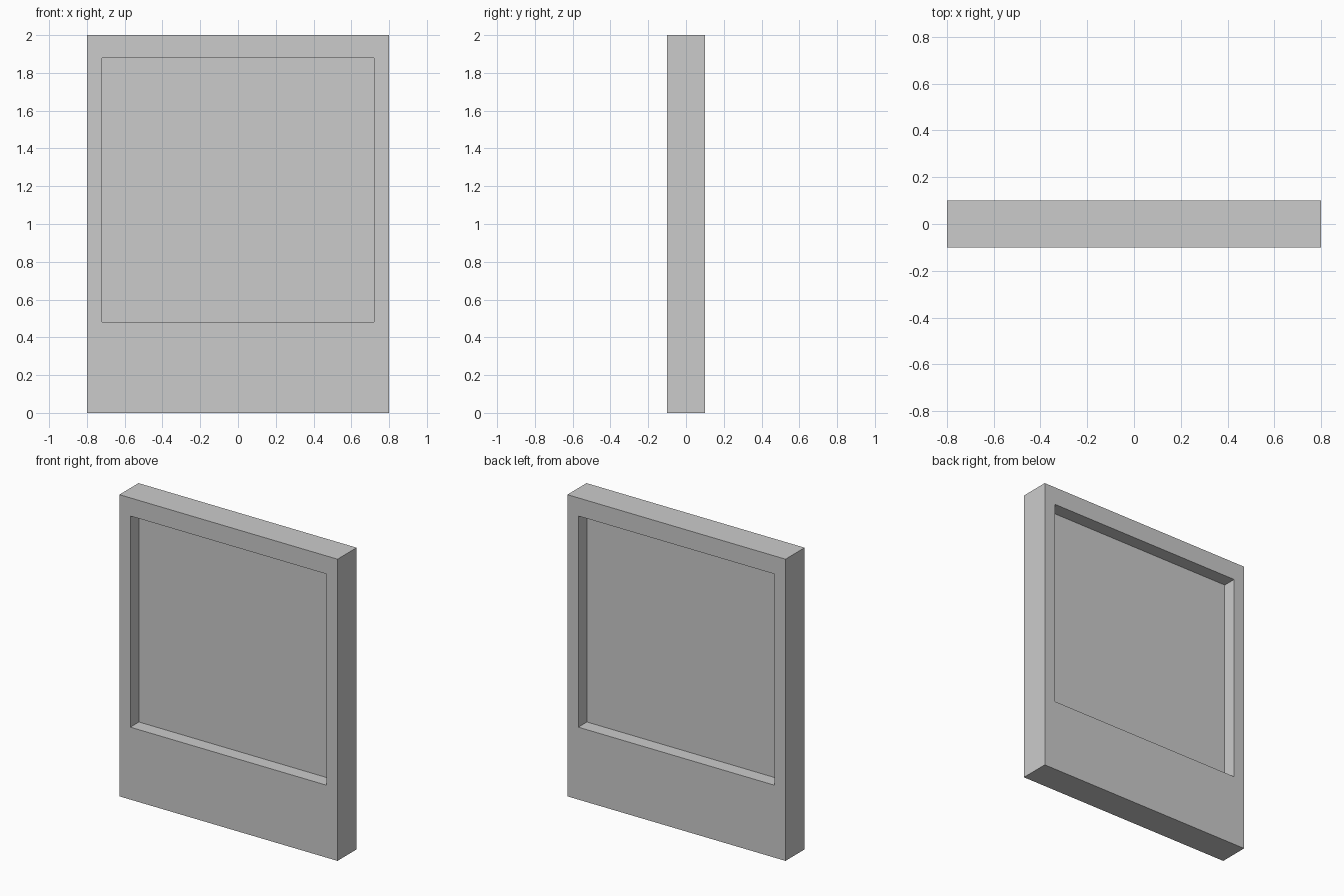
import bpy, bmesh
from mathutils import Vector

if "Cube" in bpy.data.objects:
    bpy.data.objects.remove(bpy.data.objects["Cube"])

WIDTH, DEPTH, HEIGHT = 1.6, 0.2, 2.0
WINDOW_X, WINDOW_LOW, WINDOW_HIGH = 0.72, 0.48, 1.88
RECESS = 0.09

# Solid slab standing on the ground
bm = bmesh.new()
bmesh.ops.create_cube(bm, size=1)
bmesh.ops.scale(bm, vec=(WIDTH, DEPTH, HEIGHT), verts=bm.verts)
bmesh.ops.translate(bm, vec=(0, 0, HEIGHT / 2), verts=bm.verts)
bm.normal_update()


def recess_window(face):
    """Inset a window with a wide lower border, then sink it into the slab."""
    inward = -face.normal.copy()
    bmesh.ops.inset_individual(bm, faces=[face], thickness=0.05)
    for v in face.verts:
        v.co.x = WINDOW_X if v.co.x > 0 else -WINDOW_X
        v.co.z = WINDOW_HIGH if v.co.z > HEIGHT / 2 else WINDOW_LOW
    floor = bmesh.ops.extrude_discrete_faces(bm, faces=[face])["faces"][0]
    bmesh.ops.translate(bm, vec=inward * RECESS, verts=floor.verts)


# Matching windows on the front and back
for side in [f for f in bm.faces if abs(f.normal.y) > 0.9]:
    recess_window(side)

bmesh.ops.recalc_face_normals(bm, faces=bm.faces)
mesh = bpy.data.meshes.new("photo_frame")
bm.to_mesh(mesh)
bm.free()
bpy.context.collection.objects.link(bpy.data.objects.new("photo_frame", mesh))
